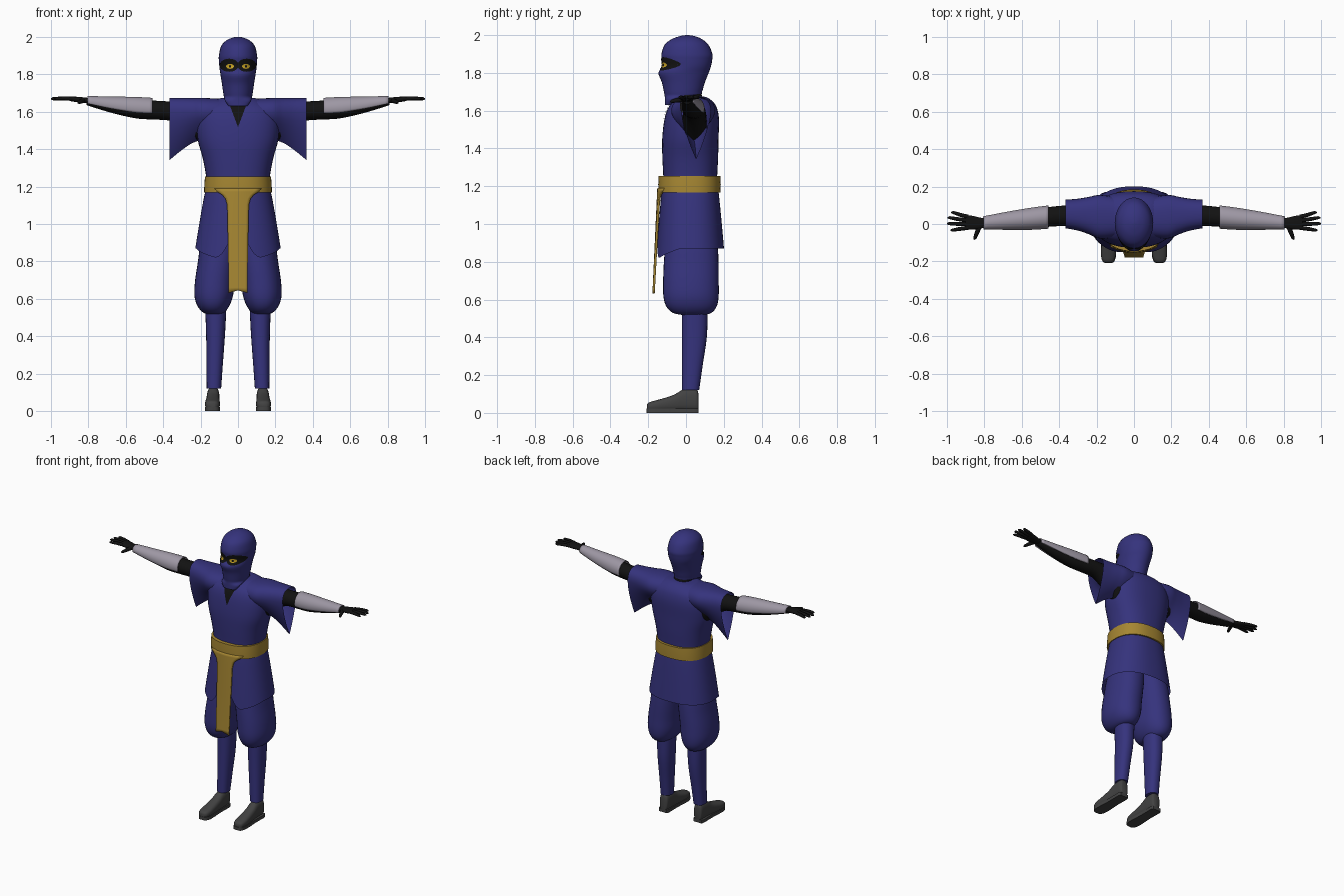
import bpy, math

if "Cube" in bpy.data.objects:
    bpy.data.objects.remove(bpy.data.objects["Cube"])

def material(name, r, g, b):
    m = bpy.data.materials.new(name)
    m.diffuse_color = (r, g, b, 1)
    m.use_nodes = True
    m.node_tree.nodes["Principled BSDF"].inputs["Base Color"].default_value = m.diffuse_color
    return m

BLUE = material("indigo cloth", .036, .033, .205)
GOLD = material("gold cloth", .38, .24, .032)
BLACK = material("black cloth", .006, .006, .006)
STEEL = material("pale grey guard", .34, .31, .37)
SHOE = material("dark grey leather", .055, .055, .055)
EYE = material("yellow eye", .62, .40, .02)

def skin(name, rows, mat, closed=True, caps=True, mirror=False, thick=0, angle=40):
    """Join rows of points into a surface."""
    n = len(rows[0])
    verts = [p for r in rows for p in r]
    faces = []
    for i in range(len(rows) - 1):
        for j in range(n if closed else n - 1):
            k = (j + 1) % n
            faces.append((i * n + j, i * n + k, (i + 1) * n + k, (i + 1) * n + j))
    if caps:
        faces.append(tuple(range(n))[::-1])
        faces.append(tuple(range((len(rows) - 1) * n, len(rows) * n)))
    me = bpy.data.meshes.new(name)
    me.from_pydata(verts, [], faces)
    me.materials.append(mat)
    ob = bpy.data.objects.new(name, me)
    bpy.context.collection.objects.link(ob)
    bpy.ops.object.select_all(action='DESELECT')
    ob.select_set(True)
    bpy.context.view_layer.objects.active = ob
    bpy.ops.object.mode_set(mode='EDIT')
    bpy.ops.mesh.select_all(action='SELECT')
    bpy.ops.mesh.normals_make_consistent(inside=False)
    bpy.ops.object.mode_set(mode='OBJECT')
    bpy.ops.object.shade_smooth_by_angle(angle=math.radians(angle))
    if thick:
        s = ob.modifiers.new("thickness", 'SOLIDIFY')
        s.thickness, s.offset = thick, 0
    if mirror:
        ob.modifiers.new("mirror", 'MIRROR')
    return ob

def dense(rows, k=4):
    """Smooth curve through rows of section sizes."""
    out = []
    for i in range(len(rows) - 1):
        a, b, c, d = (rows[max(0, i - 1)], rows[i], rows[i + 1], rows[min(len(rows) - 1, i + 2)])
        for s in range(k):
            t = s / k
            out.append([q + .5 * t * (r - p + t * (2 * p - 5 * q + 4 * r - s2 + t * (3 * (q - r) + s2 - p)))
                        for p, q, r, s2 in zip(a, b, c, d)])
    return out + [list(rows[-1])]

def section(row, axis, n=2.0, seg=32, a0=0, a1=2 * math.pi, grow=0):
    """Rounded section from (t, low a, high a, low b, high b)."""
    t, l, h, lo, hi = row
    pts = []
    for i in range(seg):
        a = a0 + (a1 - a0) * i / (seg if a1 - a0 > 6.28 else seg - 1)
        c, s = math.cos(a), math.sin(a)
        u = (l + h) / 2 + ((h - l) / 2 + grow) * math.copysign(abs(c) ** (2 / n), c)
        v = (lo + hi) / 2 + ((hi - lo) / 2 + grow) * math.copysign(abs(s) ** (2 / n), s)
        pts.append({'z': (u, v, t), 'x': (t, u, v), 'y': (u, t, v)}[axis])
    return pts

def loft(name, rows, mat, axis='z', n=2.0, seg=32, **kw):
    return skin(name, [section(r, axis, n, seg) for r in dense(rows)], mat, **kw)

def front_y(rows, n, x, z):
    """Front surface of an upright loft."""
    d = dense(rows)
    for p, q in zip(d, d[1:]):
        if min(p[0], q[0]) <= z <= max(p[0], q[0]) and p[0] != q[0]:
            f = (z - p[0]) / (q[0] - p[0])
            _, l, h, lo, hi = [a + (b - a) * f for a, b in zip(p, q)]
            e = max(0, 1 - min(1, abs(x - (l + h) / 2) / ((h - l) / 2)) ** n) ** (1 / n)
            return (lo + hi) / 2 - (hi - lo) / 2 * e
    return 0

def sym(rows):
    return [(z, -r, r, y0, y1) for z, r, y0, y1 in rows]

# hood
HEAD = sym([(1.63, .05, -.112, -.07), (1.66, .07, -.112, -.04), (1.68, .075, -.113, .07),
            (1.70, .079, -.117, .085), (1.75, .086, -.128, .10), (1.80, .094, -.146, .12),
            (1.835, .099, -.124, .132), (1.87, .102, -.127, .139), (1.90, .102, -.13, .14),
            (1.95, .09, -.112, .118), (1.98, .063, -.073, .082), (1.995, .03, -.03, .045),
            (2.0, .006, 0, .012)])
loft("hood", HEAD, BLUE)

# eye opening, eyes and pupils as thin plates on the hood
def face_plate(name, cx, cz, rx, rz, off, mat):
    rows = []
    for k in (.02, .25, .5, .75, 1):
        ring = []
        for i in range(24):
            a = 2 * math.pi * i / 24
            x, z = cx + rx * k * math.cos(a), cz + rz * k * math.sin(a)
            ring.append((x, front_y(HEAD, 2, x, z) - off, z))
        rows.append(ring)
    skin(name, rows, mat, caps=False, mirror=True)

face_plate("eye_opening", .047, 1.848, .051, .035, .005, BLACK)
face_plate("eye", .043, 1.842, .021, .013, .008, EYE)
face_plate("pupil", .043, 1.842, .006, .007, .0095, BLACK)

# neck and collar
loft("neck", sym([(1.58, .065, -.03, .10), (1.66, .062, -.03, .09), (1.72, .06, -.03, .07)]), BLACK)

# tunic body
TORSO = sym([(1.17, .166, -.12, .165), (1.25, .17, -.12, .165), (1.35, .188, -.125, .17),
             (1.45, .215, -.126, .172), (1.55, .222, -.115, .175), (1.61, .205, -.097, .165),
             (1.645, .16, -.07, .145), (1.668, .11, -.04, .115), (1.675, .07, -.02, .09)])
loft("tunic_body", TORSO, BLUE, n=2.4, seg=40)

# dark V at the neck opening
rows = []
for i in range(8):
    z = 1.52 + .125 * i / 7
    xs = [(.001 + .047 * i / 7) * (j / 4 - 1) for j in range(9)]
    rows.append([(x, front_y(TORSO, 2.4, x, z) - .005, z) for x in xs])
skin("neck_opening", rows, BLACK, closed=False, caps=False)

# wide pointed sleeves
def sleeve_ring(row):
    x, y0, y1, top, bot = row
    zm, ry, yc = top - .08, (y1 - y0) / 2, (y0 + y1) / 2
    ring = []
    for i in range(32):
        a = 2 * math.pi * i / 32
        c, s = math.cos(a), math.sin(a)
        if s >= 0:
            ring.append((x, yc + ry * math.copysign(abs(c) ** .8, c), zm + (top - zm) * s ** .8))
        else:
            ring.append((x, yc + ry * math.copysign(1 - (-s) ** 1.5, c), zm + (zm - bot) * s))
    return ring

sleeves = dense([(.08, -.07, .14, 1.668, 1.46), (.18, -.078, .155, 1.673, 1.45),
                 (.24, -.055, .145, 1.673, 1.434), (.30, -.035, .135, 1.673, 1.395),
                 (.365, -.023, .13, 1.673, 1.342)])
skin("sleeve", [sleeve_ring(r) for r in sleeves], BLUE, caps=False, mirror=True)

# arms
loft("upper_arm", [(.2, -.02, .11, 1.43, 1.66), (.28, -.015, .105, 1.50, 1.66),
                   (.36, -.01, .10, 1.55, 1.655), (.46, -.015, .09, 1.558, 1.66),
                   (.55, -.022, .078, 1.565, 1.667), (.68, -.022, .056, 1.595, 1.67),
                   (.81, -.018, .03, 1.635, 1.673)], BLACK, axis='x', seg=24, mirror=True)
# forearm guards wrapped over the top of the arm
guard = dense([(.457, -.016, .09, 1.56, 1.665), (.55, -.022, .078, 1.565, 1.67),
               (.68, -.022, .056, 1.595, 1.672), (.805, -.02, .032, 1.633, 1.675)])
skin("forearm_guard", [section(r, 'x', 2, 20, math.radians(-22), math.radians(202), .006) for r in guard],
     STEEL, closed=False, caps=False, mirror=True, thick=.006)

# hands
loft("palm", [(.79, -.018, .028, 1.642, 1.672), (.83, -.026, .036, 1.648, 1.677),
              (.87, -.03, .045, 1.652, 1.68), (.90, -.028, .046, 1.657, 1.68)],
     BLACK, axis='x', n=2.5, seg=20, mirror=True)

def digit(name, path, radii):
    rows = []
    for (x, y, z), r in zip(path, radii):
        dx, dy = path[-1][0] - path[0][0], path[-1][1] - path[0][1]
        m = math.hypot(dx, dy)
        rows.append([(x - dy / m * r * math.cos(a), y + dx / m * r * math.cos(a), z + r * math.sin(a))
                     for a in [math.pi * i / 4 for i in range(8)]])
    skin(name, rows, BLACK, mirror=True, angle=60)

for i, (yb, xt, yt) in enumerate([(.038, .977, .062), (.018, .996, .034), (-.001, 1.0, .002), (-.02, .98, -.033)]):
    digit("finger_%d" % (i + 1), [(.885, yb, 1.669), ((.885 + xt) / 2, (yb + yt) / 2, 1.671),
                                  (xt - .01, yt, 1.669), (xt, yt, 1.668)], (.011, .0105, .008, .003))
digit("thumb", [(.825, -.008, 1.66), (.838, -.045, 1.655), (.85, -.075, 1.65), (.853, -.084, 1.649)],
      (.014, .012, .009, .003))

# skirt with a rounded split at the front
HEM = [(0, .98), (11, .89), (16, .85), (21, .828), (27, .82), (45, .838), (75, .868), (180, .87)]
def hem(deg):
    for (a, p), (b, q) in zip(HEM, HEM[1:]):
        if a <= deg <= b:
            return p + (q - p) * (deg - a) / (b - a)

rows = []
for k in range(9):
    ring = []
    for i in range(96):
        a = 2 * math.pi * i / 96
        deg = min(180, math.degrees(min(a, 2 * math.pi - a)))
        z = 1.2 + (hem(deg) - 1.2) * k / 8
        f = ((1.2 - z) / .33) ** .85 if z < 1.2 else 0
        rx, y0, y1 = .168 + .06 * f, -.125 - .03 * f, .168 + .033 * f
        s, c = math.sin(a), -math.cos(a)
        ring.append((rx * math.copysign(abs(s) ** .85, s),
                     (y0 + y1) / 2 + (y1 - y0) / 2 * math.copysign(abs(c) ** .85, c), z))
    rows.append(ring)
skin("skirt", rows, BLUE, caps=False)

# belt
skin("belt", [section(r, 'z', 2.4, 48) for r in
              sym([(1.168, .181, -.146, .183), (1.21, .18, -.147, .184), (1.255, .176, -.145, .182)])], GOLD)
# hanging sash, flared where it meets the belt
rows = []
for z, w in [(1.19, .125), (1.172, .11), (1.155, .083), (1.135, .066), (1.10, .057), (.9, .053), (.66, .05), (.632, .051)]:
    row = []
    for j in range(-4, 5):
        x = w * j / 4
        notch = .014 * (1 - abs(j) / 4) if z < .64 else 0
        row.append((x, -.146 - .026 * (1.19 - z) / .56 + 2 * x * x * max(0, (z - .6) / .6), z + notch))
    rows.append(row)
skin("sash", rows, GOLD, closed=False, caps=False, thick=.012)

# baggy trousers and shins
loft("trouser_leg", [(.98, -.005, .18, -.10, .155), (.88, -.003, .203, -.11, .168), (.8, .006, .214, -.117, .172),
                     (.7, .018, .229, -.121, .173), (.62, .026, .233, -.12, .173), (.565, .045, .218, -.105, .163),
                     (.53, .07, .19, -.07, .135), (.517, .09, .16, -.01, .09)],
     BLUE, n=2.2, mirror=True)
loft("shin", [(.55, .062, .175, -.022, .115), (.4, .07, .17, -.021, .11),
              (.25, .081, .168, -.021, .088), (.122, .09, .167, -.021, .07)], BLUE, n=2.3, seg=24, mirror=True)

# shoes and soles
loft("shoe", [(.066, .112, .155, .01, .10), (.055, .102, .164, .008, .128), (.01, .099, .166, .008, .13),
              (-.02, .099, .167, .008, .122), (-.06, .098, .17, .008, .098), (-.11, .097, .174, .008, .08),
              (-.16, .097, .176, .008, .066), (-.195, .105, .17, .01, .056), (-.207, .12, .155, .015, .045)],
     SHOE, axis='y', n=2.6, seg=24, mirror=True)
sole = dense([(.066, .03), (.045, .037), (-.04, .036), (-.12, .04), (-.17, .04), (-.2, .03), (-.209, .016)])
skin("sole", [[(.136 - w, y, 0), (.136 + w, y, 0), (.136 + w, y, .022), (.136 - w, y, .022)] for y, w in sole],
     SHOE, mirror=True)
